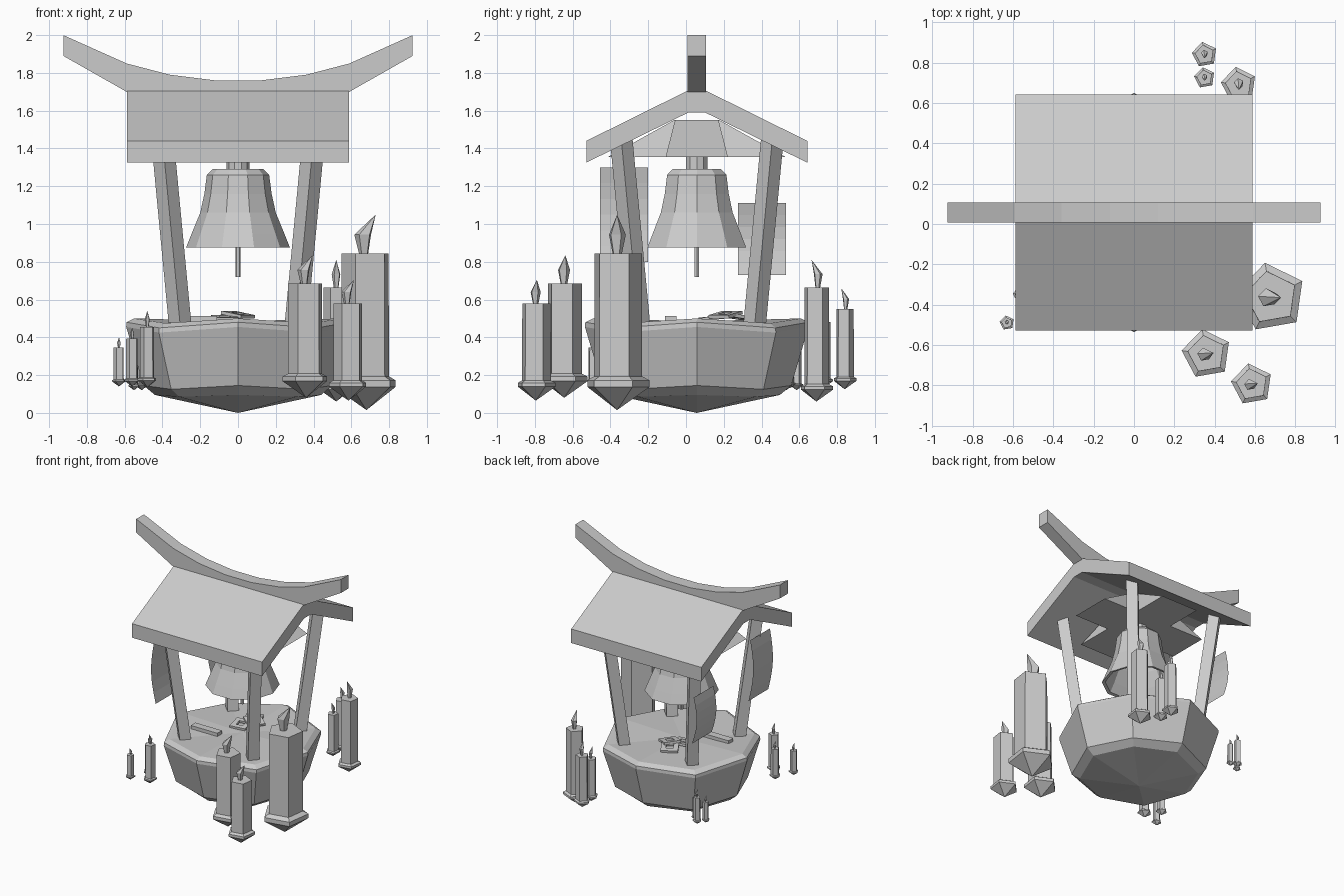
import bpy, bmesh
from math import sin, cos, radians, tau
from mathutils import Matrix, Vector

if "Cube" in bpy.data.objects:
    bpy.data.objects.remove(bpy.data.objects["Cube"])

CY = 0.057  # shrine axis is slightly behind the origin


def make(name, rings):
    """Skin rings of equal point count (a one-point ring is a tip) and cap the ends."""
    bm = bmesh.new()
    loops = [[bm.verts.new(p) for p in r] for r in rings]
    for a, b in zip(loops, loops[1:]):
        n = max(len(a), len(b))
        for i in range(n):
            j = (i + 1) % n
            if len(a) == 1:
                bm.faces.new((a[0], b[j], b[i]))
            elif len(b) == 1:
                bm.faces.new((a[i], a[j], b[0]))
            else:
                bm.faces.new((a[i], a[j], b[j], b[i]))
    for end in (loops[0], loops[-1]):
        if len(end) > 2:
            bm.faces.new(end)
    bmesh.ops.recalc_face_normals(bm, faces=bm.faces)
    me = bpy.data.meshes.new(name)
    bm.to_mesh(me)
    bm.free()
    ob = bpy.data.objects.new(name, me)
    bpy.context.collection.objects.link(ob)
    return ob


def ring(x, y, z, r, n, rot=0.0):
    if r == 0:
        return [(x, y, z)]
    return [(x + r * cos(rot + tau * i / n), y + r * sin(rot + tau * i / n), z) for i in range(n)]


def rect(x, y, z, hx, hy):
    return [(x - hx, y - hy, z), (x + hx, y - hy, z), (x + hx, y + hy, z), (x - hx, y + hy, z)]


# Faceted floating base: corners on the axes sit higher than the diagonal ones
def base_ring(r, z_axis, z_diag):
    return [(x, y, z_diag if i % 2 else z_axis)
            for i, (x, y, _) in enumerate(ring(0, CY, 0, r, 8))]


make("base", [[(0, CY, 0)], base_ring(0.44, 0.095, 0.085), base_ring(0.50, 0.145, 0.125),
              base_ring(0.592, 0.455, 0.425), base_ring(0.59, 0.48, 0.45),
              base_ring(0.55, 0.50, 0.475), [(0, CY, 0.485)]])

# Four posts splayed outwards
for sx in (-1, 1):
    for sy in (-1, 1):
        make("post", [ring(sx * a, CY + sy * a, z, 0.06, 4) for a, z in ((0.302, 0.42), (0.40, 1.45))])

# Gabled roof: one profile extruded along x
gable = [(-0.585, 1.44), (-0.05, 1.705), (0.05, 1.705), (0.585, 1.44),
         (0.585, 1.325), (0.045, 1.59), (-0.045, 1.59), (-0.585, 1.325)]
make("roof", [[(x, CY + y, z) for y, z in gable] for x in (-0.588, 0.588)])

# Upswept ridge beam
ridge = [(-0.925, 1.89), (-0.925, 2.0), (-0.59, 1.85), (-0.36, 1.79), (-0.12, 1.76)]
right_half = [(-x, z) for x, z in reversed(ridge)]
outline = ridge + right_half + [(0.59, 1.70), (-0.59, 1.70)]
make("ridge_beam", [[(x, CY + y, z) for x, z in outline] for y in (-0.05, 0.05)])

# Cross brace under the roof
make("brace_x", [rect(0, CY, 1.355, 0.47, 0.165), rect(0, CY, 1.55, 0.14, 0.115)])
make("brace_y", [rect(0, CY, 1.355, 0.165, 0.47), rect(0, CY, 1.55, 0.115, 0.12)])

# Ten-sided hollow bell, its hanger and clapper
bell = [(0.25, 0.88), (0.275, 0.875), (0.245, 0.95), (0.20, 1.06), (0.178, 1.16),
        (0.165, 1.26), (0.135, 1.29)]
inner = [(0.11, 1.25), (0.145, 1.20), (0.17, 1.06), (0.215, 0.95)]
make("bell", [ring(0, CY, z, r, 10) for r, z in inner + bell])
make("bell_hanger", [ring(0, CY, z, 0.06, 10) for z in (1.28, 1.37)])
make("clapper", [ring(0, CY, z, 0.014, 6) for z in (0.72, 1.26)])


# Hanging cloth banners on the left side, bowed outwards
def banner(y0, y1, z0, z1):
    n = 6
    bm = bmesh.new()
    rows = []
    for i in range(n + 1):
        t = i / n
        x = -0.425 - 0.035 * sin(radians(180) * t) - 0.015 * t
        rows.append([bm.verts.new((x, y, z0 + (z1 - z0) * t)) for y in (y0, y1)])
    for a, b in zip(rows, rows[1:]):
        bm.faces.new((a[0], b[0], b[1], a[1]))
    me = bpy.data.meshes.new("banner")
    bm.to_mesh(me)
    bm.free()
    bpy.context.collection.objects.link(bpy.data.objects.new("banner", me))


banner(-0.455, -0.20, 0.80, 1.30)
banner(0.275, 0.53, 0.73, 1.11)


# Floating pentagonal candles with a pointed saucer and a bent flame
def candle(x, y, r, z0, z1, tip, lean):
    rot = radians(100)
    prof = [(0, 0), (1, 0.7), (1, 0.9), (0.77, 1.02)]
    rings = [ring(x, y, z0 + h * r, k * r, 5, rot) for k, h in prof]
    make("candle", rings + [ring(x, y, z1, 0.76 * r, 5, rot)])
    h, dx, dy = tip - z1, cos(radians(lean)) * r, sin(radians(lean)) * r
    flame = [(-0.08, 0.15, 0), (-0.1, 0.27, 0.48), (0.28, 0, 1)]
    make("flame", [ring(x + o * dx, y + o * dy, z1 + k * h, w * r, 5, rot) for o, w, k in flame])


for c in [
    (0.68, -0.365, 0.175, 0.015, 0.845, 1.05, 0),
    (0.36, -0.645, 0.125, 0.08, 0.685, 0.835, 10),
    (0.585, -0.795, 0.105, 0.065, 0.58, 0.705, 10),
    (-0.63, -0.49, 0.037, 0.14, 0.345, 0.40, -90),
    (-0.56, -0.35, 0.042, 0.14, 0.395, 0.45, -90),
    (-0.48, -0.45, 0.052, 0.135, 0.455, 0.54, -90),
    (0.52, 0.69, 0.09, 0.06, 0.665, 0.81, -90),
    (0.35, 0.84, 0.064, 0.125, 0.55, 0.66, -90),
    (0.35, 0.725, 0.053, 0.13, 0.48, 0.57, -90),
    (-0.51, 0.585, 0.035, 0.12, 0.34, 0.40, -90),
    (-0.47, 0.55, 0.03, 0.13, 0.31, 0.36, -90),
    (-0.55, 0.53, 0.03, 0.12, 0.29, 0.34, -90),
]:
    candle(*c)


# Square offering tokens with a square hole, lying on the base
def token(x, y, z, turn, tilt):
    a, b, h = 0.065, 0.028, 0.009
    prof = [(a, -h), (a, h), (b, h), (b, -h), (a, -h)]
    ob = make("token", [rect(0, 0, z_, w, w) for w, z_ in prof])
    bm = bmesh.new()
    bm.from_mesh(ob.data)
    # drop the end caps and weld the seam into a closed frame
    caps = [f for f in bm.faces if all(v.co.z < 0 for v in f.verts)
            and max(abs(v.co.x) for v in f.verts) > b + 0.01
            and abs(f.calc_center_median().xy.length) < 1e-4]
    bmesh.ops.delete(bm, geom=caps, context='FACES')
    bmesh.ops.remove_doubles(bm, verts=bm.verts, dist=1e-4)
    bm.to_mesh(ob.data)
    bm.free()
    ob.location = (x, y, z)
    ob.rotation_euler = (radians(tilt), 0, radians(turn))


token(-0.07, 0.14, 0.502, 8, 6)
token(-0.05, 0.28, 0.507, 30, -8)
token(0.0, 0.21, 0.52, 55, 10)

# Low offering bar
make("offering_bar", [rect(-0.23, -0.08, z, 0.12, 0.03) for z in (0.485, 0.512)])
